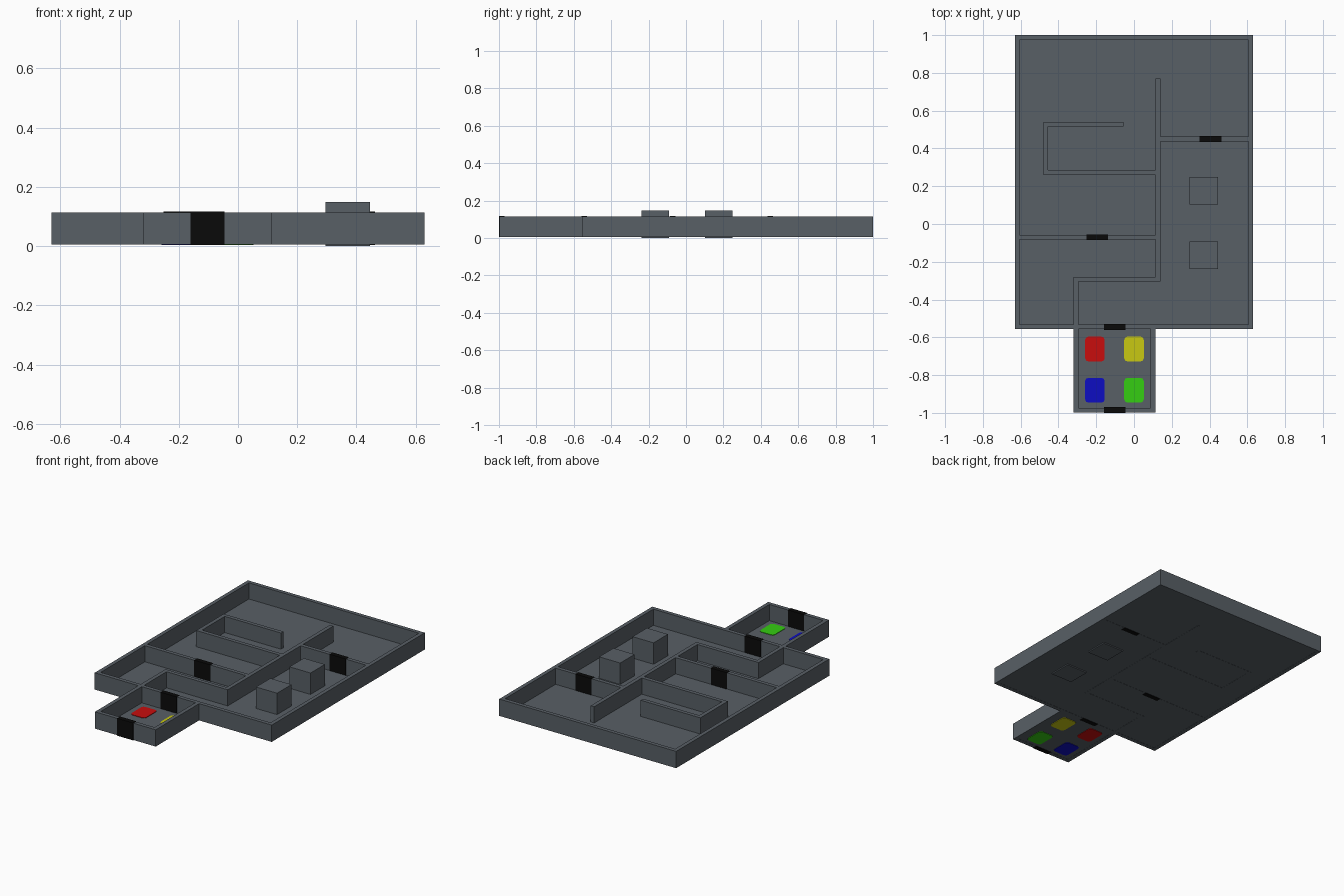
import bpy, bmesh

if "Cube" in bpy.data.objects:
    bpy.data.objects.remove(bpy.data.objects["Cube"])


def material(name, rgb):
    m = bpy.data.materials.new(name)
    m.diffuse_color = (*rgb, 1)
    m.use_nodes = True
    m.node_tree.nodes["Principled BSDF"].inputs["Base Color"].default_value = m.diffuse_color
    return m


GREY = material("slate grey", (0.098, 0.116, 0.133))
BLACK = material("door black", (0.003, 0.003, 0.003))
RED = material("tile red", (0.58, 0.004, 0.004))
YELLOW = material("tile yellow", (0.58, 0.58, 0.006))
BLUE = material("tile blue", (0.004, 0.004, 0.54))
GREEN = material("tile green", (0.035, 0.61, 0.006))


def block(name, x0, x1, y0, y1, z0, z1, mat, corner=0.0):
    """Axis-aligned box; corner rounds its upright edges."""
    bm = bmesh.new()
    bmesh.ops.create_cube(bm, size=1)
    for v in bm.verts:
        v.co = (x0 if v.co.x < 0 else x1,
                y0 if v.co.y < 0 else y1,
                z0 if v.co.z < 0 else z1)
    if corner:
        upright = [e for e in bm.edges
                   if abs(e.verts[0].co.z - e.verts[1].co.z) > 1e-5]
        bmesh.ops.bevel(bm, geom=upright, offset=corner, segments=2,
                        profile=0.5, affect='EDGES')
    me = bpy.data.meshes.new(name)
    bm.to_mesh(me)
    bm.free()
    me.materials.append(mat)
    ob = bpy.data.objects.new(name, me)
    bpy.context.collection.objects.link(ob)
    return ob


# Walls: plan rectangles x0, x1, y0, y1
WALLS = {
    "outer_wall_left": (-0.63, -0.605, -0.557, 1.0),
    "outer_wall_right": (0.605, 0.63, -0.557, 1.0),
    "outer_wall_back": (-0.605, 0.605, 0.975, 1.0),
    "outer_wall_front": (-0.605, 0.605, -0.557, -0.532),
    "entry_wall_left": (-0.32, -0.295, -0.998, -0.557),
    "entry_wall_right": (0.088, 0.113, -0.998, -0.557),
    "entry_wall_front": (-0.295, 0.088, -0.998, -0.973),
    "nook_wall_side": (-0.32, -0.295, -0.532, -0.28),
    "nook_wall_back": (-0.295, 0.115, -0.305, -0.28),
    "long_divider": (0.115, 0.14, -0.305, 0.77),
    "left_divider": (-0.605, 0.115, -0.083, -0.058),
    "right_divider": (0.14, 0.605, 0.437, 0.462),
    "hook_wall_front": (-0.455, 0.115, 0.26, 0.285),
    "hook_wall_side": (-0.48, -0.455, 0.26, 0.54),
    "hook_wall_back": (-0.455, -0.055, 0.515, 0.54),
}
for name, r in WALLS.items():
    block(name, *r, 0.006, 0.114, GREY)

# Thin floors
block("main_floor", -0.606, 0.606, -0.533, 0.976, 0.007, 0.01, GREY)
block("entry_floor", -0.296, 0.089, -0.974, -0.556, 0.007, 0.01, GREY)

# Doors, slightly proud of their walls
for name, x, y in (("entry_door", -0.103, -0.985), ("inner_door", -0.103, -0.545),
                   ("left_room_door", -0.195, -0.07), ("right_room_door", 0.405, 0.45)):
    block(name, x - 0.057, x + 0.057, y - 0.015, y + 0.015, 0.004, 0.116, BLACK)

# Two square pillars
for i, y in enumerate((-0.165, 0.175)):
    block(f"pillar_{i + 1}", 0.295, 0.445, y - 0.073, y + 0.073, 0, 0.148, GREY)

# Coloured floor tiles
for name, x, y, mat in (("red_tile", -0.207, -0.662, RED), ("yellow_tile", 0.0, -0.662, YELLOW),
                        ("blue_tile", -0.207, -0.88, BLUE), ("green_tile", 0.0, -0.88, GREEN)):
    block(name, x - 0.052, x + 0.052, y - 0.066, y + 0.066, 0.004, 0.013, mat, 0.018)
